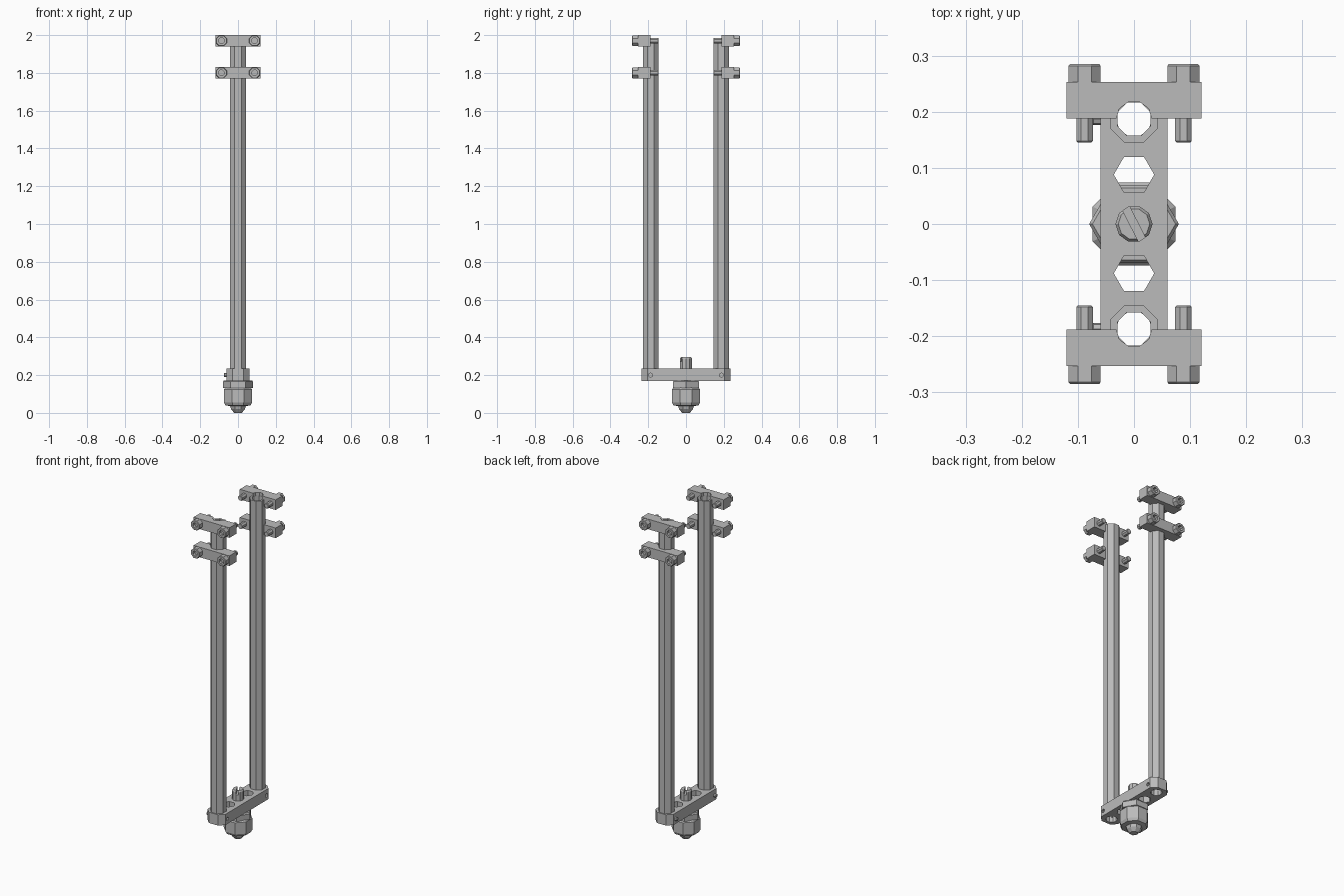
import bpy, bmesh, math
from mathutils import Matrix, Vector

cube = bpy.data.objects.get("Cube")
if cube:
    bpy.data.objects.remove(cube, do_unlink=True)

steel = bpy.data.materials.new("plain_grey_metal")
steel.use_nodes = True
GREY = (0.5, 0.5, 0.5, 1)
steel.diffuse_color = GREY
steel.node_tree.nodes["Principled BSDF"].inputs["Base Color"].default_value = GREY


def finish(name, bm, matrix=Matrix()):
    bmesh.ops.remove_doubles(bm, verts=bm.verts, dist=1e-5)
    bmesh.ops.recalc_face_normals(bm, faces=bm.faces)
    bm.transform(matrix)
    mesh = bpy.data.meshes.new(name)
    bm.to_mesh(mesh)
    bm.free()
    mesh.materials.append(steel)
    obj = bpy.data.objects.new(name, mesh)
    bpy.context.collection.objects.link(obj)
    return obj


def turned(name, profile, sides, loc=(0, 0, 0), rot=Matrix(), twist=0.0, closed=False):
    """Faceted solid of revolution from (radius, height) points."""
    bm = bmesh.new()
    rings = []
    for r, h in profile:
        angles = [twist + math.tau * i / sides for i in range(sides)]
        rings.append([bm.verts.new((r * math.cos(a), r * math.sin(a), h)) for a in angles])
    pairs = list(zip(rings, rings[1:]))
    if closed:
        pairs.append((rings[-1], rings[0]))
    for a, b in pairs:
        for i in range(sides):
            j = (i + 1) % sides
            bm.faces.new((a[i], a[j], b[j], b[i]))
    if not closed:
        bm.faces.new(rings[0])
        bm.faces.new(rings[-1])
    return finish(name, bm, Matrix.Translation(loc) @ rot)


def prism(name, outline, z0, z1):
    bm = bmesh.new()
    face = bm.faces.new([bm.verts.new((x, y, z0)) for x, y in outline])
    top = bmesh.ops.extrude_face_region(bm, geom=[face])["geom"]
    verts = [v for v in top if isinstance(v, bmesh.types.BMVert)]
    bmesh.ops.translate(bm, verts=verts, vec=(0, 0, z1 - z0))
    return finish(name, bm)


def cut(target, cutters):
    for cutter in cutters:
        cutter.hide_render = True
        mod = target.modifiers.new("cut", "BOOLEAN")
        mod.operation = "DIFFERENCE"
        mod.solver = "EXACT"
        mod.object = cutter
        bpy.context.view_layer.objects.active = target
        bpy.ops.object.modifier_apply(modifier=mod.name)
        bpy.data.objects.remove(cutter, do_unlink=True)


def rect(x, y0, y1):
    return [(-x, y0), (x, y0), (x, y1), (-x, y1)]


TUBE_Y = 0.187
BORE = 0.032

# Base bar with chamfered ends, tube bores, hexagonal holes and side pin holes
bar = prism("base_bar", [(-0.06, -0.205), (-0.03, -0.235), (0.03, -0.235), (0.06, -0.205),
                         (0.06, 0.205), (0.03, 0.235), (-0.03, 0.235), (-0.06, 0.205)], 0.17, 0.235)
sideways = Matrix.Rotation(math.radians(-90), 4, "Y")
cutters = []
for s in (-1, 1):
    cutters.append(turned("bore_cutter", [(BORE, 0.1), (BORE, 0.3)], 10, (0, s * TUBE_Y, 0)))
    cutters.append(turned("hex_cutter", [(0.036, 0.1), (0.036, 0.3)], 6, (0, s * 0.088, 0)))
    cutters.append(turned("pin_cutter", [(0.011, -0.07), (0.011, -0.045)], 8,
                          (0, s * TUBE_Y, 0.2), sideways))
cut(bar, cutters)

# Centre stud with screwdriver slot
stud = turned("centre_stud", [(0.033, 0.2), (0.033, 0.288), (0.028, 0.296)], 10)
slot = prism("slot_cutter", rect(0.007, -0.06, 0.06), 0.272, 0.32)
slot.data.transform(Matrix.Rotation(math.radians(27), 4, "Z"))
cut(stud, [slot])

# Locking nut and domed cap below the bar
turned("lock_nut", [(0.08, 0.132), (0.08, 0.165), (0.074, 0.172)], 6)
turned("domed_cap", [(0.07, 0.135), (0.08, 0.125), (0.08, 0.055), (0.072, 0.04),
                     (0.045, 0.036), (0.04, 0.02), (0.022, 0.0)], 8, twist=math.pi / 8)

for s, end in ((-1, "front"), (1, "back")):
    # Long hollow tube
    turned(end + "_tube", [(0.045, 0.2), (0.045, 1.98), (BORE, 1.98), (BORE, 0.2)], 8,
           (0, s * TUBE_Y, 0), twist=math.pi / 8, closed=True)
    # Set screw on the side of the bar
    turned(end + "_set_screw", [(0.011, 0.05), (0.011, 0.072), (0.007, 0.075)], 8,
           (0, s * TUBE_Y, 0.2), sideways)
    outward = Matrix.Rotation(math.radians(-90 * s), 4, "X")
    for z, level in ((1.8, "lower"), (1.97, "upper")):
        # Clamp block notched around the tube bore
        block = prism(f"{end}_{level}_clamp", rect(0.12, *sorted((s * 0.188, s * 0.253))),
                      z - 0.031, z + 0.03)
        cut(block, [turned("notch_cutter", [(BORE, z - 0.1), (BORE, z + 0.1)], 10,
                           (0, s * TUBE_Y, 0))])
        # Socket-head bolts through the clamp
        for x, side in ((-0.088, "right"), (0.088, "left")):
            turned(f"{end}_{level}_{side}_bolt",
                   [(0.013, 0.145), (0.016, 0.148), (0.016, 0.25), (0.031, 0.25), (0.031, 0.282),
                    (0.028, 0.285), (0.016, 0.285), (0.016, 0.265)],
                   8, (x, 0, z), outward, math.pi / 8)
